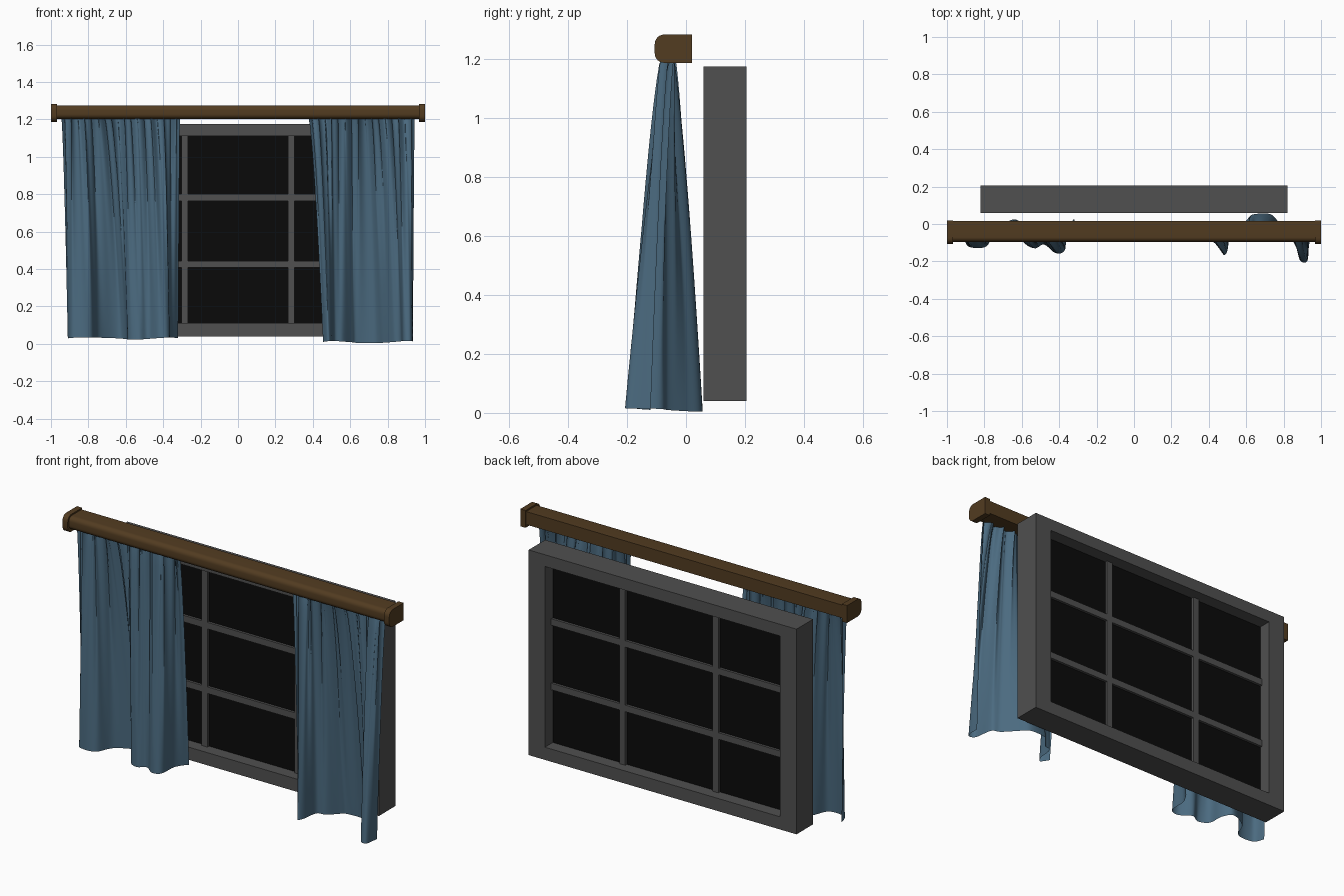
import bpy, bmesh, math
from mathutils import Vector

cube = bpy.data.objects.get("Cube")
if cube:
    bpy.data.objects.remove(cube, do_unlink=True)


def material(name, colour):
    m = bpy.data.materials.new(name)
    m.use_nodes = True
    m.diffuse_color = (*colour, 1)
    m.node_tree.nodes["Principled BSDF"].inputs["Base Color"].default_value = (*colour, 1)
    return m


WOOD = material("brown wood", (0.085, 0.045, 0.015))
GREY = material("grey frame", (0.08, 0.08, 0.08))
GLASS = material("black glass", (0.003, 0.003, 0.003))
CLOTH = material("blue cloth", (0.07, 0.145, 0.215))


def finish(name, bm, mat, smooth=None):
    mesh = bpy.data.meshes.new(name)
    bm.to_mesh(mesh)
    bm.free()
    ob = bpy.data.objects.new(name, mesh)
    bpy.context.collection.objects.link(ob)
    mesh.materials.append(mat)
    if smooth:
        bpy.ops.object.select_all(action='DESELECT')
        ob.select_set(True)
        bpy.context.view_layer.objects.active = ob
        bpy.ops.object.shade_smooth_by_angle(angle=math.radians(smooth))
    return ob


def box(name, x, y, z, mat):
    bm = bmesh.new()
    bmesh.ops.create_cube(bm, size=1)
    for v in bm.verts:
        v.co = [lo + (c + 0.5) * (hi - lo) for c, (lo, hi) in zip(v.co, (x, y, z))]
    return finish(name, bm, mat)


# Window frame: a slab ring made from an outer and an inner rectangle
def rectangle(hx, z0, z1, y, bm):
    return [bm.verts.new((x, y, z)) for x, z in ((-hx, z0), (hx, z0), (hx, z1), (-hx, z1))]


bm = bmesh.new()
loops = [rectangle(hx, z0, z1, y, bm) for hx, z0, z1, y in (
    (0.82, 0.04, 1.175, 0.06), (0.82, 0.04, 1.175, 0.205),
    (0.72, 0.11, 1.11, 0.205), (0.72, 0.11, 1.11, 0.06))]
for k in range(4):
    a, b = loops[k], loops[(k + 1) % 4]
    for i in range(4):
        j = (i + 1) % 4
        bm.faces.new((a[i], a[j], b[j], b[i]))
bmesh.ops.recalc_face_normals(bm, faces=bm.faces)
finish("window_frame", bm, GREY)

# Glass and glazing bars
box("glass", (-0.72, 0.72), (0.128, 0.136), (0.11, 1.11), GLASS)
BAR_Y = (0.114, 0.15)
for side, x in (("right", -0.285), ("left", 0.285)):
    box(f"{side}_upright_bar", (x - 0.018, x + 0.018), BAR_Y, (0.11, 1.11), GREY)
for level, z in (("lower", 0.425), ("upper", 0.782)):
    box(f"{level}_cross_bar", (-0.72, 0.72), BAR_Y, (z - 0.018, z + 0.018), GREY)


# Curtain rail: a box section with rounded front corners
def rail(name, x0, x1, y0, y1, z0, z1, r):
    section = [(y1, z0), (y1, z1)]
    for cz, start in ((z1 - r, 90), (z0 + r, 180)):
        for i in range(7):
            a = math.radians(start + i * 15)
            section.append((y0 + r + r * math.cos(a), cz + r * math.sin(a)))
    bm = bmesh.new()
    face = bm.faces.new([bm.verts.new((x0, y, z)) for y, z in section])
    ext = bmesh.ops.extrude_face_region(bm, geom=[face], use_keep_orig=True)
    moved = [g for g in ext["geom"] if isinstance(g, bmesh.types.BMVert)]
    bmesh.ops.translate(bm, verts=moved, vec=(x1 - x0, 0, 0))
    bmesh.ops.recalc_face_normals(bm, faces=bm.faces)
    finish(name, bm, WOOD, 30)


rail("curtain_rail", -0.98, 0.98, -0.095, 0.015, 1.203, 1.275, 0.025)
rail("right_rail_cap", -1.0, -0.968, -0.106, 0.02, 1.187, 1.283, 0.032)
rail("left_rail_cap", 0.968, 1.0, -0.106, 0.02, 1.187, 1.283, 0.032)


# Curtains: fine pleats at the rail flow into a deep folded hem
def spline(points, u):
    s = u * (len(points) - 1)
    i = min(int(s), len(points) - 2)
    t = s - i
    p0, p1, p2, p3 = (Vector(points[max(0, min(k, len(points) - 1))])
                      for k in range(i - 1, i + 3))
    return 0.5 * (2 * p1 + (p2 - p0) * t + (2 * p0 - 5 * p1 + 4 * p2 - p3) * t ** 2
                  + (3 * p1 - p0 - 3 * p2 + p3) * t ** 3)


def curtain(name, hem, top_in, top_out, hem_z, pleats):
    cols, rows = 110, 28
    bm = bmesh.new()
    grid = []
    for r in range(rows + 1):
        t = r / rows
        w = t ** 0.7
        line = []
        for c in range(cols + 1):
            u = c / cols
            low = spline(hem, u)
            phase = 2 * math.pi * pleats * u
            top = Vector((top_in + (top_out - top_in) * u + 0.006 * math.sin(2 * phase),
                          -0.06 + 0.017 * math.sin(phase) + 0.006 * math.sin(2.3 * phase)))
            p = top.lerp(low, w)
            bottom = hem_z + 0.006 * math.sin(9 * u)
            line.append(bm.verts.new((p.x, p.y, 1.22 + (bottom - 1.22) * t)))
        grid.append(line)
    for a, b in zip(grid, grid[1:]):
        for c in range(cols):
            bm.faces.new((a[c], b[c], b[c + 1], a[c + 1]))
    finish(name, bm, CLOTH, 60)


curtain("right_curtain",
        [(-0.91, -0.06), (-0.885, -0.12), (-0.79, -0.12), (-0.74, -0.03), (-0.64, 0.025),
         (-0.595, -0.02), (-0.585, -0.1), (-0.53, -0.13), (-0.48, -0.11), (-0.42, -0.155),
         (-0.37, -0.14), (-0.36, -0.04), (-0.32, 0.03)],
        -0.945, -0.31, 0.028, 9)
curtain("left_curtain",
        [(0.455, -0.12), (0.48, -0.165), (0.5, -0.14), (0.515, -0.05), (0.56, -0.03),
         (0.61, 0.03), (0.64, 0.052), (0.73, 0.052), (0.78, 0.0), (0.83, -0.06),
         (0.87, -0.09), (0.885, -0.19), (0.925, -0.2), (0.935, -0.12)],
        0.375, 0.945, 0.01, 8)
